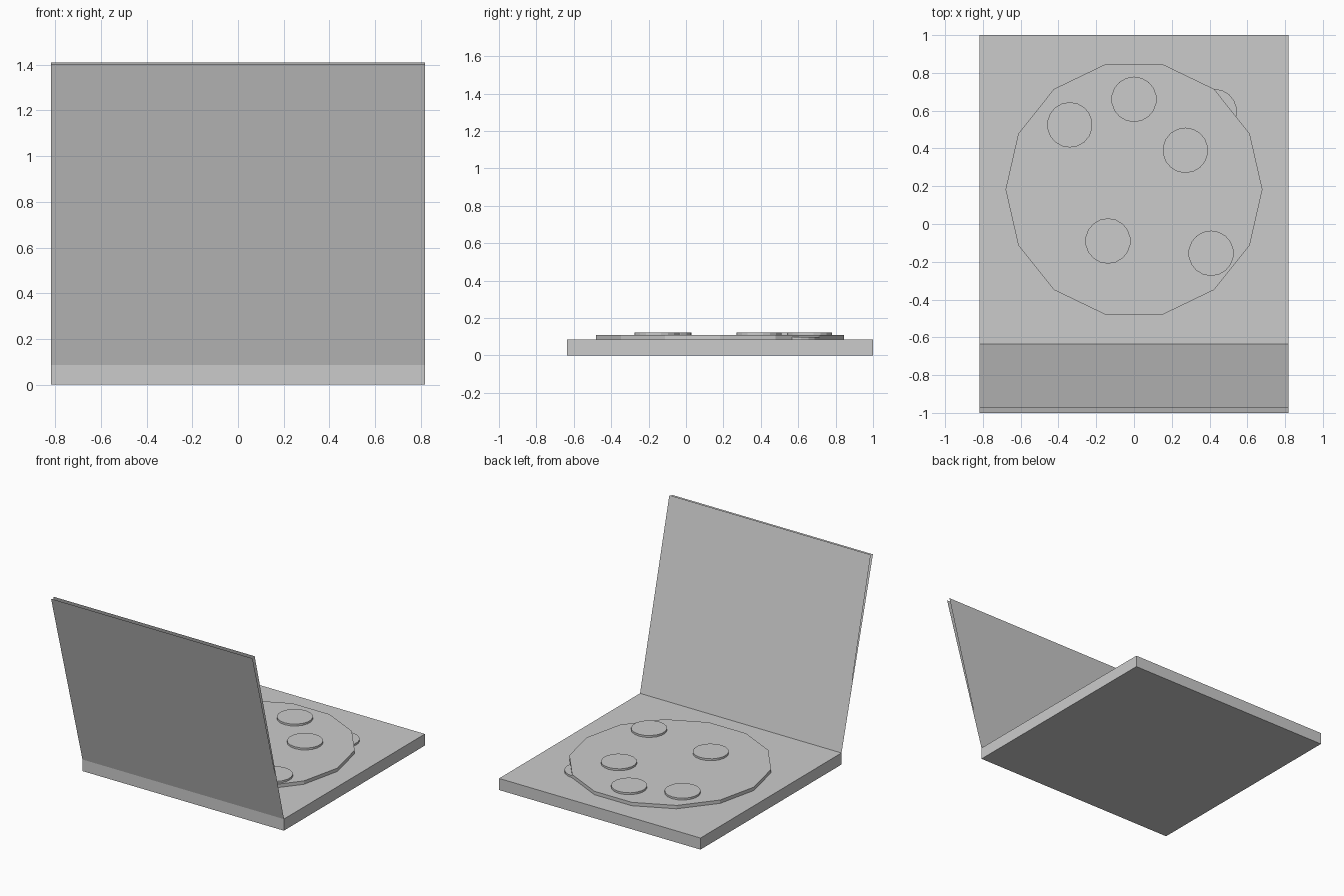
import bpy, bmesh, math
from mathutils import Matrix, Vector

if "Cube" in bpy.data.objects:
    bpy.data.objects.remove(bpy.data.objects["Cube"])

grey = bpy.data.materials.new("plain grey")
grey.diffuse_color = (0.6, 0.6, 0.6, 1)
grey.use_nodes = True
grey.node_tree.nodes["Principled BSDF"].inputs["Base Color"].default_value = grey.diffuse_color


def finish(name, bm):
    me = bpy.data.meshes.new(name)
    bm.to_mesh(me)
    bm.free()
    me.materials.append(grey)
    ob = bpy.data.objects.new(name, me)
    bpy.context.collection.objects.link(ob)
    return ob


def disc(name, x, y, z0, z1, radius, sides, flip=False):
    bm = bmesh.new()
    bmesh.ops.create_cone(bm, cap_ends=True, segments=sides, radius1=radius,
                          radius2=radius, depth=z1 - z0,
                          matrix=Matrix.Translation((x, y, (z0 + z1) / 2)))
    if flip:
        bmesh.ops.reverse_faces(bm, faces=bm.faces[:])
    return finish(name, bm)


def sheet(name, bottom, top, half, flip=False):
    bm = bmesh.new()
    pts = [(-half, *bottom), (half, *bottom), (half, *top), (-half, *top)]
    bm.faces.new([bm.verts.new(p) for p in (pts[::-1] if flip else pts)])
    return finish(name, bm)


# Box tray
HALF, H = 0.818, 0.085
bm = bmesh.new()
bmesh.ops.create_cube(bm, size=1, matrix=Matrix.Translation((0, 0.182, H / 2))
                      @ Matrix.Diagonal((2 * HALF, 2 * HALF, H, 1)))
finish("box_tray", bm)

# Open lid: two card sheets meeting at the hinge, open at the sides
sheet("lid_outer", (-0.636, H), (-1.0, 1.404), HALF)
sheet("lid_inner", (-0.635, H), (-0.975, 1.41), HALF, flip=True)

# Pizza: 14-sided, corner pointing along x
pizza = disc("pizza", 0, 0, H, 0.11, 0.68, 14)
first = max(pizza.data.vertices, key=lambda v: v.co.x).co
pizza.data.transform(Matrix.Translation((0, 0.183, 0))
                     @ Matrix.Rotation(-math.atan2(first.y, first.x), 4, 'Z'))

# Toppings
for i, (x, y) in enumerate([(-0.34, 0.525), (0, 0.66), (0.272, 0.39),
                            (-0.138, -0.09), (0.408, -0.155)]):
    disc(f"topping_{i + 1}", x, y, 0.105, 0.124, 0.12, 18)

# Slipped topping under the rim, lying face down
disc("slipped_topping", 0.425, 0.595, 0.086, 0.1, 0.12, 18, flip=True)
